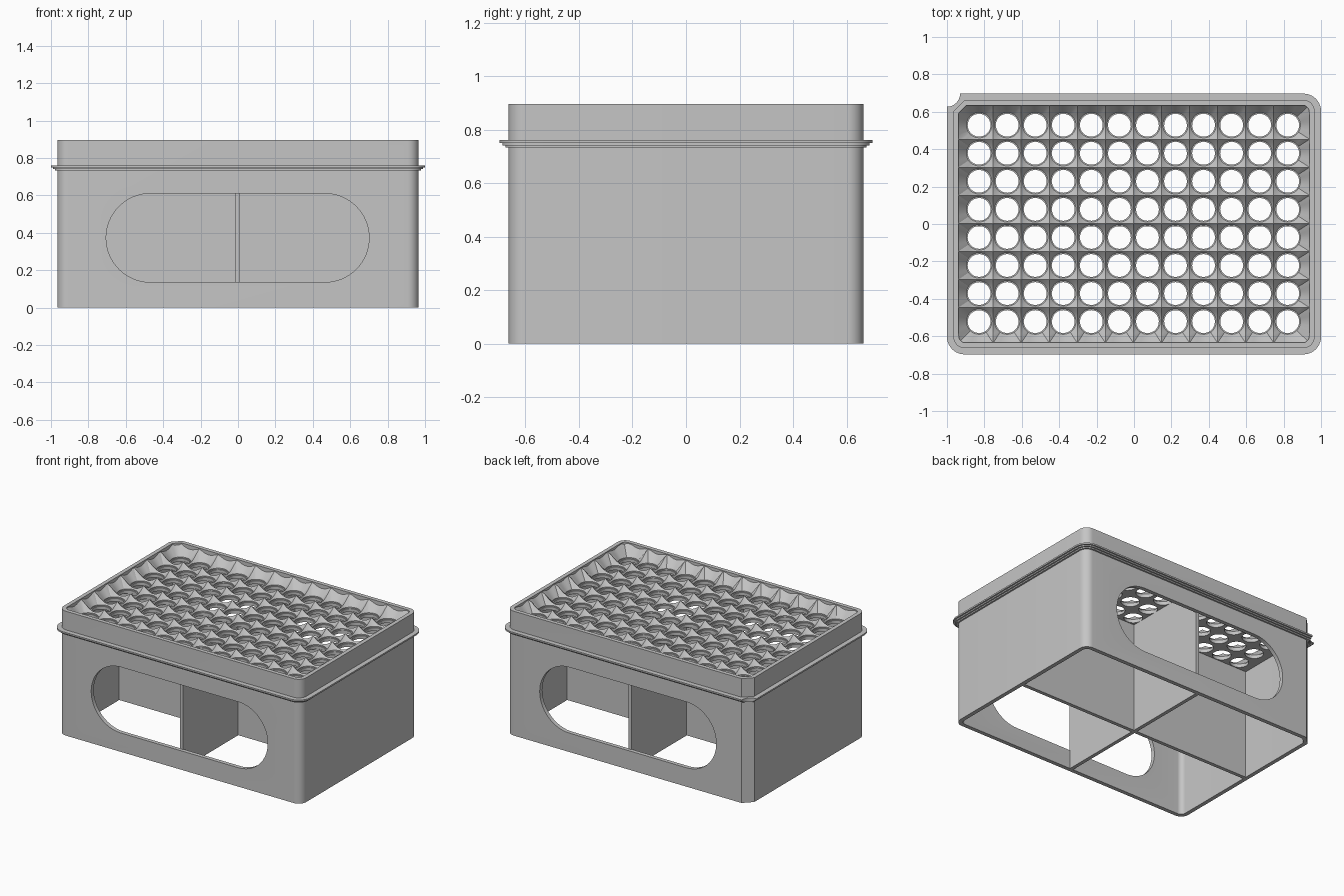
import bpy, bmesh, math

old = bpy.data.objects.get("Cube")
if old:
    bpy.data.objects.remove(old)

grey = bpy.data.materials.new("grey plastic")
grey.use_nodes = True
grey.diffuse_color = (0.56, 0.56, 0.56, 1)
grey.node_tree.nodes["Principled BSDF"].inputs["Base Color"].default_value = (0.56, 0.56, 0.56, 1)

HX, HY, TOP = 0.966, 0.663, 0.895      # outer wall half sizes and height
WALL = 0.029
SEG = 10                               # segments per corner


def finish(name, bm, smooth=True):
    bmesh.ops.remove_doubles(bm, verts=bm.verts, dist=0.0001)
    bmesh.ops.recalc_face_normals(bm, faces=bm.faces)
    mesh = bpy.data.meshes.new(name)
    bm.to_mesh(mesh)
    bm.free()
    obj = bpy.data.objects.new(name, mesh)
    bpy.context.collection.objects.link(obj)
    mesh.materials.append(grey)
    if smooth:
        smooth_edges(obj)
    return obj


def smooth_edges(obj):
    bpy.ops.object.select_all(action="DESELECT")
    obj.select_set(True)
    bpy.context.view_layer.objects.active = obj
    bpy.ops.object.shade_smooth_by_angle(angle=math.radians(30))


def outline(hx, hy, radius, cut, notch=False):
    """Rounded rectangle whose back right corner is chamfered or notched."""
    pts = []
    for corner, (sx, sy) in enumerate([(1, 1), (-1, 1), (-1, -1), (1, -1)]):
        for k in range(SEG + 1):
            t = k / SEG
            a = (corner + t) * math.pi / 2
            if corner != 1:
                pts.append((sx * (hx - radius) + radius * math.cos(a),
                            sy * (hy - radius) + radius * math.sin(a)))
            elif notch:
                b = -t * math.pi / 2
                pts.append((-hx + cut * math.cos(b), hy + cut * math.sin(b)))
            else:
                pts.append((-hx + cut * (1 - t), hy - cut * t))
    return pts


def loft(name, loops):
    """Join outlines at given heights into a closed ring-shaped solid."""
    bm = bmesh.new()
    rows = [[bm.verts.new((x, y, z)) for x, y in pts] for pts, z in loops]
    for a, b in zip(rows, rows[1:] + rows[:1]):
        for i in range(len(a)):
            j = (i + 1) % len(a)
            bm.faces.new((a[i], a[j], b[j], b[i]))
    return finish(name, bm, smooth=False)


# Outer wall, open at top and bottom
outer = outline(HX, HY, 0.06, 0.06)
inner = outline(HX - WALL, HY - WALL, 0.035, 0.04)
shell = loft("outer_wall", [(outer, 0), (outer, TOP), (inner, TOP), (inner, 0)])

# Long round-ended windows cut through the front and back
bm = bmesh.new()
R, CX, CZ = 0.237, 0.466, 0.373
ring = []
for side in (1, -1):
    for k in range(33):
        a = math.pi * (k / 32 - 0.5)
        ring.append((side * (CX + R * math.cos(a)) - 0.002, CZ + side * R * math.sin(a)))
face = bm.faces.new([bm.verts.new((x, -1, z)) for x, z in ring])
extruded = bmesh.ops.extrude_face_region(bm, geom=[face])["geom"]
bmesh.ops.translate(bm, vec=(0, 2, 0),
                    verts=[v for v in extruded if isinstance(v, bmesh.types.BMVert)])
cutter = finish("window_cutter", bm, smooth=False)
cutter.hide_render = True
mod = shell.modifiers.new("windows", "BOOLEAN")
mod.object, mod.operation, mod.solver = cutter, "DIFFERENCE", "EXACT"
bpy.context.view_layer.objects.active = shell
bpy.ops.object.modifier_apply(modifier="windows")
bpy.data.objects.remove(cutter)
smooth_edges(shell)

# Stepped flange around the wall
hidden = outline(HX - 0.01, HY - 0.01, 0.055, 0.058)
loops = [(hidden, 0.732)]
for step, z0, z1 in [(0.012, 0.732, 0.741), (0.023, 0.741, 0.750), (0.034, 0.750, 0.761)]:
    edge = outline(HX + step, HY + step, 0.06 + step, 0.036 + step, notch=True)
    loops += [(edge, z0), (edge, z1)]
loops.append((hidden, 0.761))
smooth_edges(loft("flange", loops))

# Crossing divider walls inside
for name, sx, sy in [("short_divider", 0.026, 1.28), ("long_divider", 1.88, 0.026)]:
    bm = bmesh.new()
    bmesh.ops.create_cube(bm, size=1)
    for v in bm.verts:
        v.co = (v.co.x * sx - 0.002, v.co.y * sy, (v.co.z + 0.5) * 0.792)
    finish(name, bm, smooth=False)

# Deck of conical wells, each with a stepped through hole
PITCH, COLS, ROWS = 0.15, 12, 8
OX, OY = -0.003, 0.003
RING_Z, UNDER_Z, SLOPE = 0.82, 0.79, 1.2
CONE_R, HOLE_R, STEPS = 0.068, 0.061, 8


def bounds(i, count, offset, limit):
    lo = -limit if i == 0 else offset + PITCH * (i - count / 2)
    hi = limit if i == count - 1 else offset + PITCH * (i + 1 - count / 2)
    return lo, hi, offset + PITCH * (i + 0.5 - count / 2)


bm = bmesh.new()
for i in range(COLS):
    x0, x1, cx = bounds(i, COLS, OX, HX - WALL + 0.002)
    for j in range(ROWS):
        y0, y1, cy = bounds(j, ROWS, OY, HY - WALL + 0.002)
        corners = [(x0, y0), (x1, y0), (x1, y1), (x0, y1)]
        strips = []
        for (ax, ay), (bx, by) in zip(corners, corners[1:] + corners[:1]):
            for k in range(STEPS):
                t = k / STEPS
                x, y = ax + (bx - ax) * t, ay + (by - ay) * t
                # keep inside the chamfered corner of the wall
                over = max(0, y - x - (HX + HY - 0.085)) / 2
                x, y = x + over, y - over
                a = math.atan2(y - cy, x - cx)
                r = math.hypot(x - cx, y - cy)
                top = min(RING_Z + SLOPE * (r - CONE_R), TOP - 0.005)
                column = [(x, y, top)]
                for rad, z in [(CONE_R, RING_Z), (CONE_R, RING_Z - 0.008),
                               (HOLE_R, RING_Z - 0.008), (HOLE_R, UNDER_Z)]:
                    column.append((cx + rad * math.cos(a), cy + rad * math.sin(a), z))
                column.append((x, y, UNDER_Z))
                strips.append([bm.verts.new(c) for c in column])
        for a, b in zip(strips, strips[1:] + strips[:1]):
            for k in range(len(a) - 1):
                bm.faces.new((a[k], b[k], b[k + 1], a[k + 1]))
finish("well_deck", bm)
